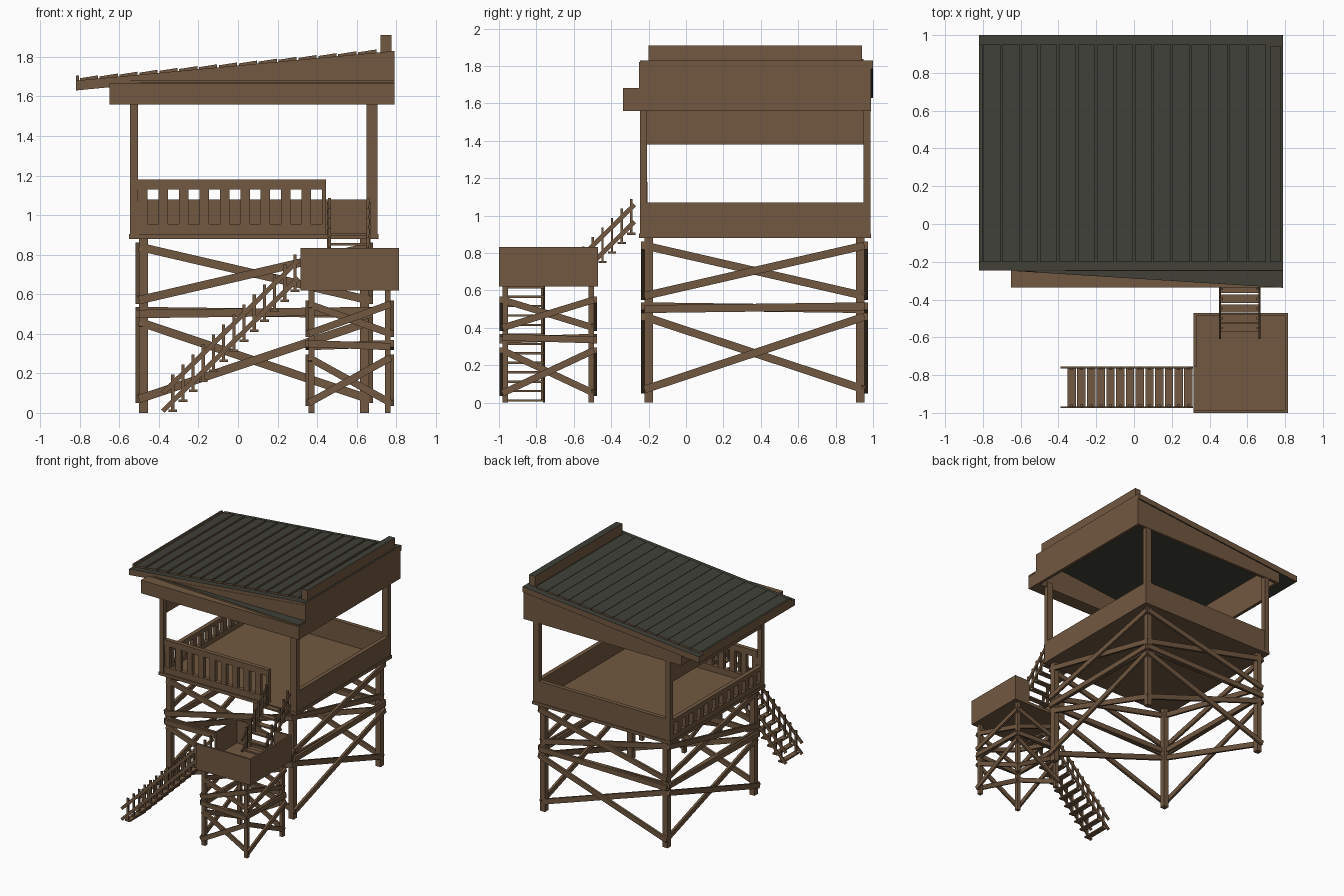
import bpy, bmesh
from mathutils import Vector, Matrix

if "Cube" in bpy.data.objects:
    bpy.data.objects.remove(bpy.data.objects["Cube"])


def material(name, rgb):
    m = bpy.data.materials.new(name)
    m.diffuse_color = (*rgb, 1)
    m.use_nodes = True
    m.node_tree.nodes["Principled BSDF"].inputs["Base Color"].default_value = m.diffuse_color
    return m


WOOD = material("brown wood", (0.165, 0.098, 0.052))
DARK = material("dark roofing", (0.052, 0.052, 0.040))
parts = {}


def part(name):
    return parts.setdefault(name, bmesh.new())


def box(name, x0, x1, y0, y1, z0, z1):
    m = Matrix.Translation(((x0 + x1) / 2, (y0 + y1) / 2, (z0 + z1) / 2))
    m = m @ Matrix.Diagonal((x1 - x0, y1 - y0, z1 - z0, 1))
    bmesh.ops.create_cube(part(name), size=1, matrix=m)


def beam(name, p, q, width, depth):
    """Board from p to q, width measured in its upright plane."""
    p, q = Vector(p), Vector(q)
    d = (q - p).normalized()
    side = d.cross(Vector((0, 0, 1))).normalized()
    rot = Matrix((d, side, d.cross(side))).transposed().to_4x4()
    size = Matrix.Diagonal(((q - p).length, depth, width, 1))
    bmesh.ops.create_cube(part(name), size=1, matrix=Matrix.Translation((p + q) / 2) @ rot @ size)


def prism(name, base, shift):
    """Closed solid from a flat outline swept by a vector."""
    bm = part(name)
    bottom = bm.faces.new([bm.verts.new(p) for p in base])
    ret = bmesh.ops.extrude_face_region(bm, geom=[bottom], use_keep_orig=True)
    bmesh.ops.translate(bm, vec=shift, verts=[v for v in ret["geom"] if isinstance(v, bmesh.types.BMVert)])
    bmesh.ops.recalc_face_normals(bm, faces=bm.faces)


def trestle(name, xs, ys, top, leg, levels, width):
    """Four legs; each side gets crossed braces and level boards."""
    h = leg / 2
    for x in xs:
        for y in ys:
            box(name + "_legs", x - h, x + h, y - h, y + h, 0, top)
    t = width * 0.45
    for za, zb in levels:
        for s, y in ((-1, ys[0]), (1, ys[1])):
            a, b = xs[0] - h, xs[1] + h
            off = y + s * (h + t / 2)
            beam(name + "_braces", (a, off, za), (b, off, zb), width, t)
            if za != zb:
                off = y + s * (h - t / 2)
                beam(name + "_braces", (a, off, zb), (b, off, za), width, t)
        for s, x in ((-1, xs[0]), (1, xs[1])):
            a, b = ys[0] - h, ys[1] + h
            off = x + s * (h + t / 2)
            beam(name + "_braces", (off, a, za), (off, b, zb), width, t)
            if za != zb:
                off = x + s * (h - t / 2)
                beam(name + "_braces", (off, a, zb), (off, b, za), width, t)


def stair(name, start, along, across, width, steps, rise):
    """Open treads with a post and two slim rails on each side."""
    start, along, across = Vector(start), Vector(along), Vector(across)
    up = Vector((0, 0, 1))
    for i in range(steps):
        c = start + (along * 0.0515 + up * rise) * i
        a = c - along * 0.022
        b = c + along * 0.022 + across * width + up * 0.012
        lo = [min(u, v) for u, v in zip(a, b)]
        hi = [max(u, v) for u, v in zip(a, b)]
        box(name + "_treads", lo[0], hi[0], lo[1], hi[1], lo[2], hi[2])
        for k in (0.008, width - 0.008):
            p = c + across * k
            box(name + "_posts", p.x - .008, p.x + .008, p.y - .006, p.y + .006, p.z, p.z + 0.19)
    run = (along * 0.0515 + up * rise) * (steps + 0.3)
    for k in (0, width):
        for z in (0.055, 0.145):
            p = start + across * k - along * 0.05 + up * (z - rise)
            beam(name + "_rails", p, p + run, 0.024, 0.010)


# Main tower frame
trestle("tower", (-0.478, 0.64), (-0.20, 0.932), 0.89, 0.045,
        [(0.07, 0.46), (0.50, 0.515), (0.57, 0.84)], 0.042)

# Cabin floor, solid walls and the corner posts
box("cabin_floor", -0.55, 0.71, -0.25, 0.99, 0.88, 0.905)
box("cabin_right_wall", 0.67, 0.705, -0.245, 0.985, 0.905, 1.07)
box("cabin_back_wall", -0.545, 0.705, 0.95, 0.985, 0.905, 1.08)
for x0, x1 in ((-0.545, -0.505), (0.65, 0.705)):
    for y0, y1 in ((-0.247, -0.208), (0.948, 0.987)):
        box("cabin_posts", x0, x1, y0, y1, 0.9, 1.60)

# Front railing with nine openings, beside the entrance
for z0, z1 in ((0.905, 0.955), (1.13, 1.18)):
    box("front_railing", -0.505, 0.445, -0.24, -0.205, z0, z1)
for i in range(10):
    x = -0.482 + i * 0.1035
    box("front_railing", x - 0.024, min(x + 0.024, 0.445), -0.238, -0.207, 0.95, 1.135)
box("front_railing", -0.545, -0.50, -0.245, -0.205, 0.905, 1.07)

# Left railing with low openings, and the deep board above it
for z0, z1 in ((0.905, 0.945), (1.035, 1.07)):
    box("left_railing", -0.545, -0.51, -0.245, 0.985, z0, z1)
for i in range(13):
    y = -0.215 + i * 0.0975
    box("left_railing", -0.543, -0.512, y - 0.022, y + 0.022, 0.94, 1.04)
box("left_header", -0.54, -0.515, -0.21, 0.95, 1.38, 1.63)

# Fascia boards below the roof
wedge = [(-0.65, 1.56), (0.79, 1.56), (0.79, 1.81), (-0.65, 1.66)]
for y in (-0.25, 0.965):
    prism("gable_fascia", [(x, y, z) for x, z in wedge], (0, 0.025, 0))
box("right_fascia", 0.765, 0.79, -0.25, 0.99, 1.56, 1.82)
box("left_fascia", -0.65, -0.625, -0.25, 0.99, 1.56, 1.655)

# Front awning beam with a tapering dark cover
box("awning_beam", -0.65, 0.79, -0.337, -0.25, 1.56, 1.668)
prism("awning_cover", [(-0.62, -0.25, 1.67), (0.79, -0.338, 1.67), (0.79, -0.25, 1.67)], (0, 0, 0.012))


def roof_z(x):
    return 1.68 + (x + 0.82) * 0.15 / 1.61


# Sloping roof slab, overlapping planks, ridge board and edge lip
slab = [(-0.82, 1.63), (0.79, 1.785), (0.79, 1.83), (-0.82, 1.68)]
prism("roof_slab", [(x, -0.247, z) for x, z in slab], (0, 1.247, 0))
for i in range(15):
    a = -0.80 + i * 0.1005
    b = a + 0.092
    za, zb = roof_z(a), roof_z(b)
    prism("roof_planks", [(a, -0.2, za - .004), (b, -0.2, zb - .004),
                          (b, -0.2, zb + .016), (a, -0.2, za + .010)], (0, 1.15, 0))
box("ridge_board", 0.72, 0.775, -0.2, 0.94, 1.81, 1.91)
box("roof_lip", -0.82, -0.803, -0.2, 0.95, 1.66, 1.705)

# Landing tower, its floor and its walls with two stair openings
trestle("landing", (0.372, 0.757), (-0.967, -0.507), 0.63, 0.030,
        [(0.05, 0.28), (0.35, 0.335), (0.40, 0.55)], 0.036)
box("landing_floor", 0.315, 0.815, -1.0, -0.47, 0.62, 0.645)
box("landing_walls", 0.315, 0.815, -1.0, -0.985, 0.62, 0.833)
box("landing_walls", 0.80, 0.815, -1.0, -0.47, 0.62, 0.833)
box("landing_walls", 0.315, 0.33, -0.755, -0.47, 0.62, 0.833)
box("landing_walls", 0.315, 0.45, -0.485, -0.47, 0.62, 0.833)
box("landing_walls", 0.67, 0.815, -0.485, -0.47, 0.62, 0.833)

# Lower stair climbs to the right, upper stair climbs to the cabin
stair("lower_stair", (-0.33, -0.97, 0.005), (1, 0, 0), (0, 1, 0), 0.21, 13, 0.0505)
stair("upper_stair", (0.455, -0.55, 0.645), (0, 1, 0), (1, 0, 0), 0.21, 6, 0.0505)

# Turn the parts into objects; roof parts are dark on top and underneath
ROOFING = {"roof_slab", "roof_planks", "ridge_board", "roof_lip", "awning_cover"}
for name, bm in parts.items():
    bmesh.ops.recalc_face_normals(bm, faces=bm.faces)
    mesh = bpy.data.meshes.new(name)
    mesh.materials.append(WOOD)
    if name in ROOFING:
        mesh.materials.append(DARK)
        for f in bm.faces:
            f.material_index = int(abs(f.normal.z) > 0.5)
    bm.to_mesh(mesh)
    bm.free()
    bpy.context.collection.objects.link(bpy.data.objects.new(name, mesh))
